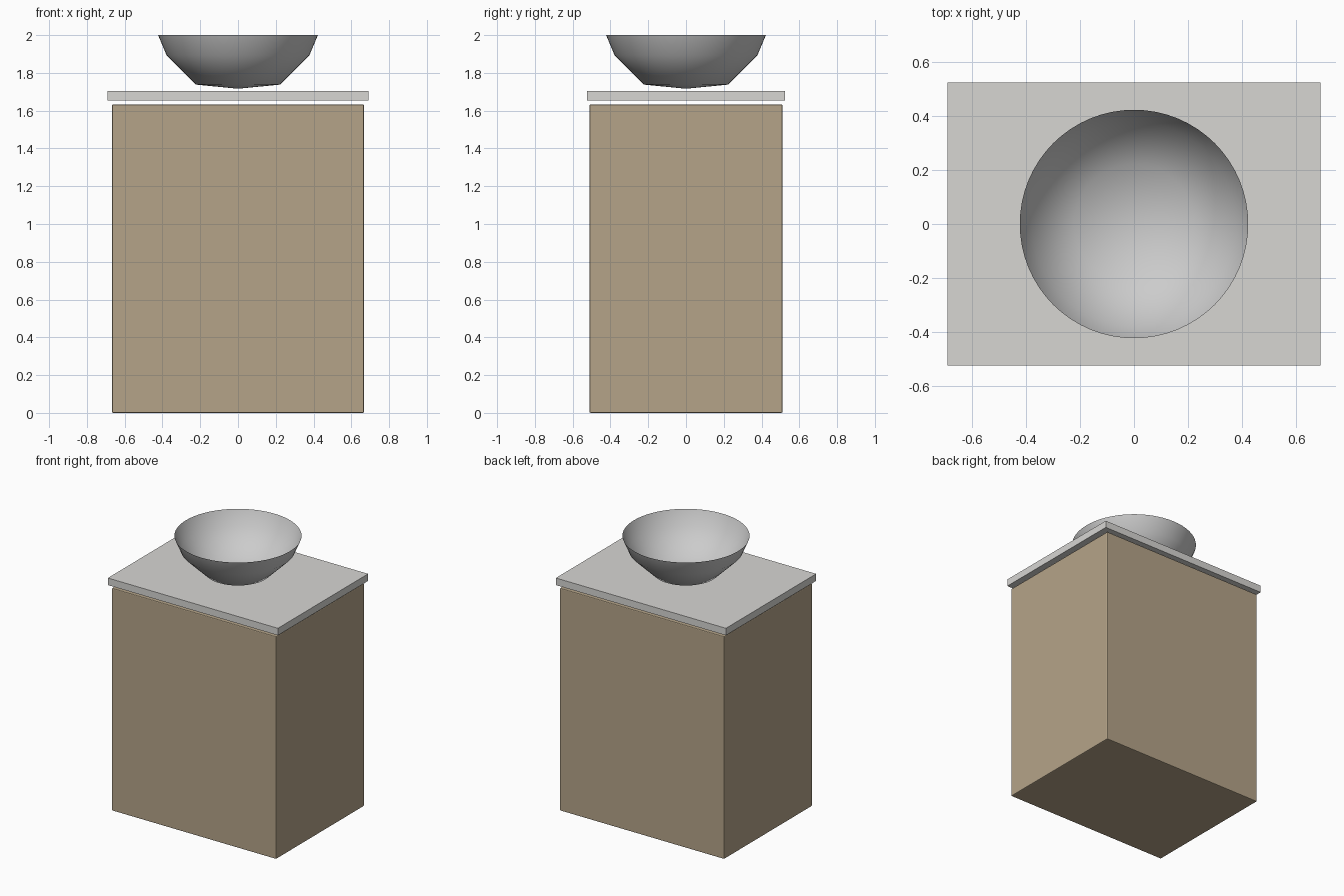
import bpy, bmesh, math

if "Cube" in bpy.data.objects:
    bpy.data.objects.remove(bpy.data.objects["Cube"])


def material(name, rgb):
    mat = bpy.data.materials.new(name)
    mat.diffuse_color = (*rgb, 1)
    mat.use_nodes = True
    mat.node_tree.nodes["Principled BSDF"].inputs["Base Color"].default_value = mat.diffuse_color
    return mat


def box(name, size, z_low, z_high, rgb, bevel=0):
    bpy.ops.mesh.primitive_cube_add(size=1, location=(0, 0, (z_low + z_high) / 2))
    ob = bpy.context.object
    ob.name = name
    ob.scale = (size[0], size[1], z_high - z_low)
    bpy.ops.object.transform_apply(location=False, rotation=False, scale=True)
    ob.data.materials.append(material(name, rgb))
    if bevel:
        mod = ob.modifiers.new("soft_edges", 'BEVEL')
        mod.width = bevel
        mod.segments = 2
    return ob


# Wooden cabinet, slightly eased edges
box("cabinet", (1.334, 1.022), 0.0, 1.633, (0.46, 0.37, 0.25), 0.006)

# Thin stone top floating just above the cabinet
box("countertop", (1.38, 1.046), 1.653, 1.705, (0.68, 0.67, 0.65))

# Open basin: thin lathed shell with faceted profile, smooth shaded
profile = [(0.0, 1.716), (0.222, 1.738), (0.378, 1.893), (0.423, 2.0)]
bm = bmesh.new()
verts = [bm.verts.new((r, 0, z)) for r, z in profile]
edges = [bm.edges.new(pair) for pair in zip(verts, verts[1:])]
bmesh.ops.spin(bm, geom=verts + edges, cent=(0, 0, 0), axis=(0, 0, 1),
               angle=math.tau, steps=64)
bmesh.ops.remove_doubles(bm, verts=bm.verts, dist=1e-4)
bmesh.ops.recalc_face_normals(bm, faces=bm.faces)
# The visible side of the shell is the inside of the bowl
if sum(f.normal.z for f in bm.faces) < 0:
    bmesh.ops.reverse_faces(bm, faces=bm.faces)
for f in bm.faces:
    f.smooth = True
mesh = bpy.data.meshes.new("basin")
bm.to_mesh(mesh)
bm.free()
basin = bpy.data.objects.new("basin", mesh)
bpy.context.collection.objects.link(basin)
